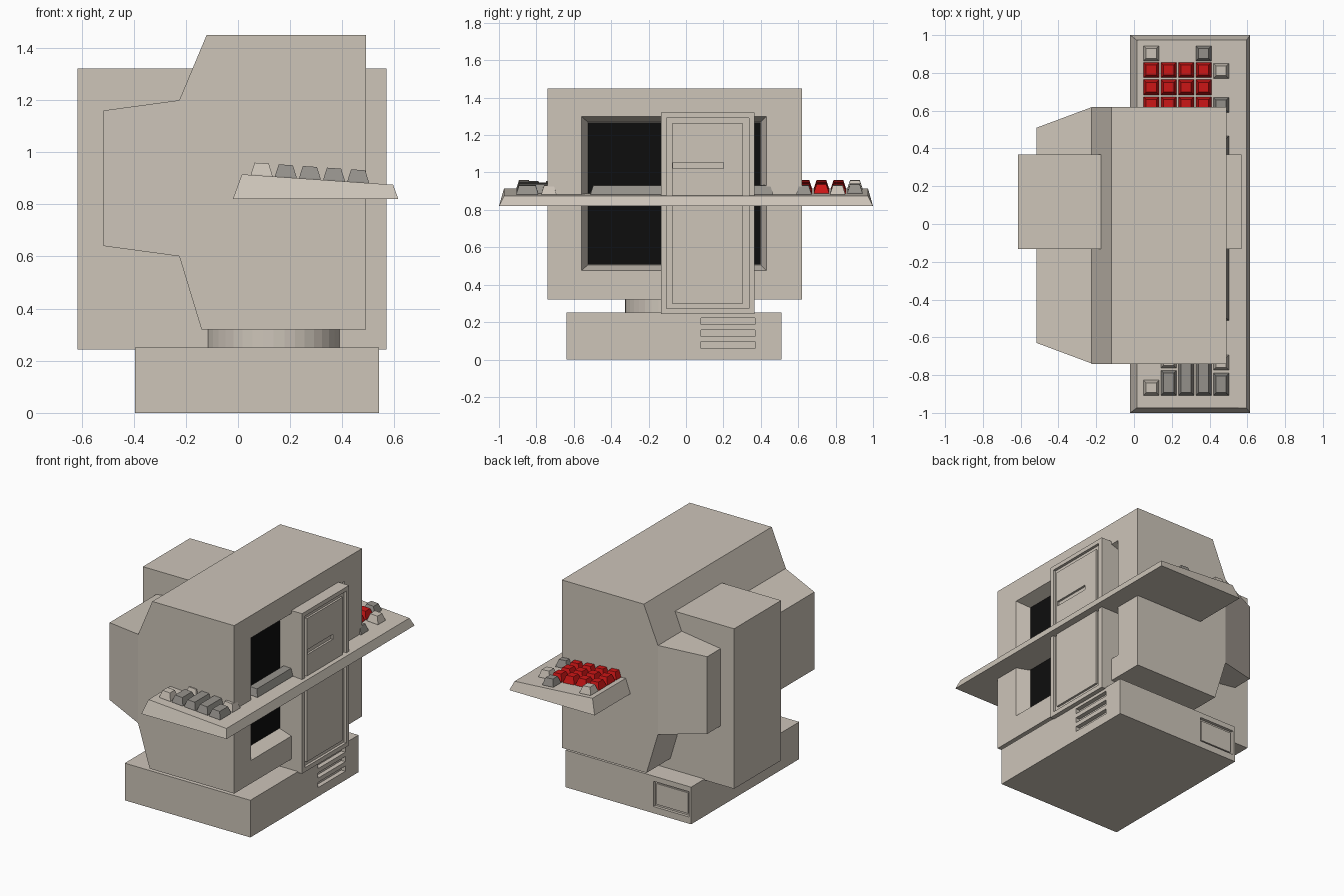
import bpy, bmesh
from math import cos, sin, tau

if "Cube" in bpy.data.objects:
    bpy.data.objects.remove(bpy.data.objects["Cube"], do_unlink=True)


def material(name, r, g, b):
    m = bpy.data.materials.new(name)
    m.use_nodes = True
    m.diffuse_color = (r, g, b, 1)
    shader = m.node_tree.nodes["Principled BSDF"]
    shader.inputs["Base Color"].default_value = (r, g, b, 1)
    shader.inputs["Roughness"].default_value = 0.8
    return m


BEIGE = material("beige plastic", 0.61, 0.555, 0.485)
GREY = material("grey keys", 0.30, 0.285, 0.26)
RED = material("red keys", 0.62, 0.008, 0.008)
BLACK = material("black glass", 0.004, 0.004, 0.004)


def solid(name, rings, mat):
    """Skin a closed solid through rings of equal point count."""
    bm = bmesh.new()
    loops = [[bm.verts.new(p) for p in ring] for ring in rings]
    n = len(loops[0])
    for a, b in zip(loops, loops[1:]):
        for i in range(n):
            j = (i + 1) % n
            bm.faces.new((a[i], a[j], b[j], b[i]))
    bm.faces.new(loops[0])
    bm.faces.new(loops[-1])
    bmesh.ops.recalc_face_normals(bm, faces=bm.faces)
    mesh = bpy.data.meshes.new(name)
    bm.to_mesh(mesh)
    bm.free()
    mesh.materials.append(mat)
    ob = bpy.data.objects.new(name, mesh)
    bpy.context.collection.objects.link(ob)
    return ob


def rect_x(x, y0, y1, z0, z1):
    """Rectangle facing along x."""
    return [(x, y0, z0), (x, y1, z0), (x, y1, z1), (x, y0, z1)]


def box(name, x0, x1, y0, y1, z0, z1, mat=BEIGE):
    return solid(name, [rect_x(x, y0, y1, z0, z1) for x in (x0, x1)], mat)


def cut(target, cutter):
    """Carve the cutter out of the target and discard it."""
    mod = target.modifiers.new("cut", "BOOLEAN")
    mod.operation = "DIFFERENCE"
    mod.solver = "EXACT"
    mod.object = cutter
    bpy.context.view_layer.objects.active = target
    bpy.ops.object.modifier_apply(modifier=mod.name)
    bpy.data.objects.remove(cutter, do_unlink=True)


# Base with three vent slots and a framed side panel
base = box("base", -0.395, 0.54, -0.64, 0.51, 0, 0.25)
for i in range(3):
    z = 0.06 + i * 0.064
    cut(base, box("slot_cutter", 0.51, 0.6, 0.08, 0.37, z, z + 0.035))
cut(base, box("panel_cutter", -0.38, -0.115, 0.49, 0.6, 0.045, 0.215))
box("base_side_panel", -0.365, -0.13, 0.48, 0.5, 0.06, 0.20)

# Swivel neck
neck_ring = [(0.137 + 0.262 * cos(tau * i / 40), -0.065 + 0.262 * sin(tau * i / 40))
             for i in range(40)]
solid("swivel_neck", [[(x, y, z) for x, y in neck_ring] for z in (0.24, 0.33)], BEIGE)

# Monitor housing: sloped profile swept across the width
profile = [(0.49, 0.32), (0.49, 1.45), (-0.12, 1.45),
           (-0.225, 1.2), (-0.225, 0.6), (-0.14, 0.32)]
monitor = solid("monitor_housing",
                [[(x, y, z) for x, z in profile] for y in (-0.74, 0.62)], BEIGE)
cut(monitor, solid("recess_cutter", [rect_x(0.40, -0.525, 0.40, 0.505, 1.27),
                                     rect_x(0.49, -0.56, 0.43, 0.475, 1.30),
                                     rect_x(0.55, -0.56, 0.43, 0.475, 1.30)], BEIGE))
box("screen", 0.397, 0.405, -0.523, 0.398, 0.507, 1.268, BLACK)

# Tapered tube cover behind the monitor
solid("tube_cover", [rect_x(-0.22, -0.74, 0.62, 0.6, 1.2),
                     rect_x(-0.515, -0.63, 0.51, 0.64, 1.16)], BEIGE)

# Drive tower running through the monitor, with a grooved front panel and slot
tower = box("drive_tower", -0.615, 0.57, -0.133, 0.367, 0.243, 1.32)
cut(tower, box("panel_cutter", 0.552, 0.65, -0.104, 0.337, 0.272, 1.292))
panel = box("tower_front_panel", 0.54, 0.566, -0.075, 0.305, 0.30, 1.263)
cut(panel, box("drive_slot_cutter", 0.546, 0.65, -0.07, 0.20, 1.02, 1.053))


# Keyboard: sloping wedge with bevelled rim
def deck(x):
    return 0.915 - (x - 0.015) * 0.069


def deck_rect(x0, x1, y0, y1, lift):
    """Rectangle lying on the sloping keyboard surface."""
    return [(x, y, deck(x) + lift) for x, y in ((x0, y0), (x1, y0), (x1, y1), (x0, y1))]


bottom = [(-0.02, -1, 0.82), (0.615, -1, 0.82), (0.615, 1, 0.82), (-0.02, 1, 0.82)]
solid("keyboard", [bottom, deck_rect(0.015, 0.595, -0.973, 0.973, 0)], BEIGE)


# Keys: tapered caps in five rows
def key(name, row, y0, y1, mat):
    x0 = 0.05 + row * 0.0925
    x1 = x0 + 0.082
    t = 0.014
    solid(name, [deck_rect(x0, x1, y0, y1, -0.01),
                 deck_rect(x0, x1, y0, y1, 0.004),
                 deck_rect(x0 + t, x1 - t, y0 + t, y1 - t, 0.048)], mat)


for row in range(4):
    for col in range(3):
        y = 0.593 + col * 0.091
        key("number_key", row, y, y + 0.08, RED)
key("corner_key", 0, 0.863, 0.943, BEIGE)
key("side_key", 3, 0.863, 0.943, GREY)
key("front_light_key", 4, 0.771, 0.851, BEIGE)
key("front_grey_key", 4, 0.59, 0.67, GREY)
key("space_bar", 4, -0.51, 0.465, GREY)
key("escape_key", 0, -0.907, -0.827, BEIGE)
key("tab_key", 1, -0.907, -0.775, GREY)
key("letter_key", 1, -0.762, -0.682, BEIGE)
key("control_key", 2, -0.907, -0.71, GREY)
key("shift_key", 3, -0.907, -0.66, GREY)
key("function_key", 4, -0.907, -0.79, GREY)
key("option_key", 4, -0.773, -0.693, BEIGE)
